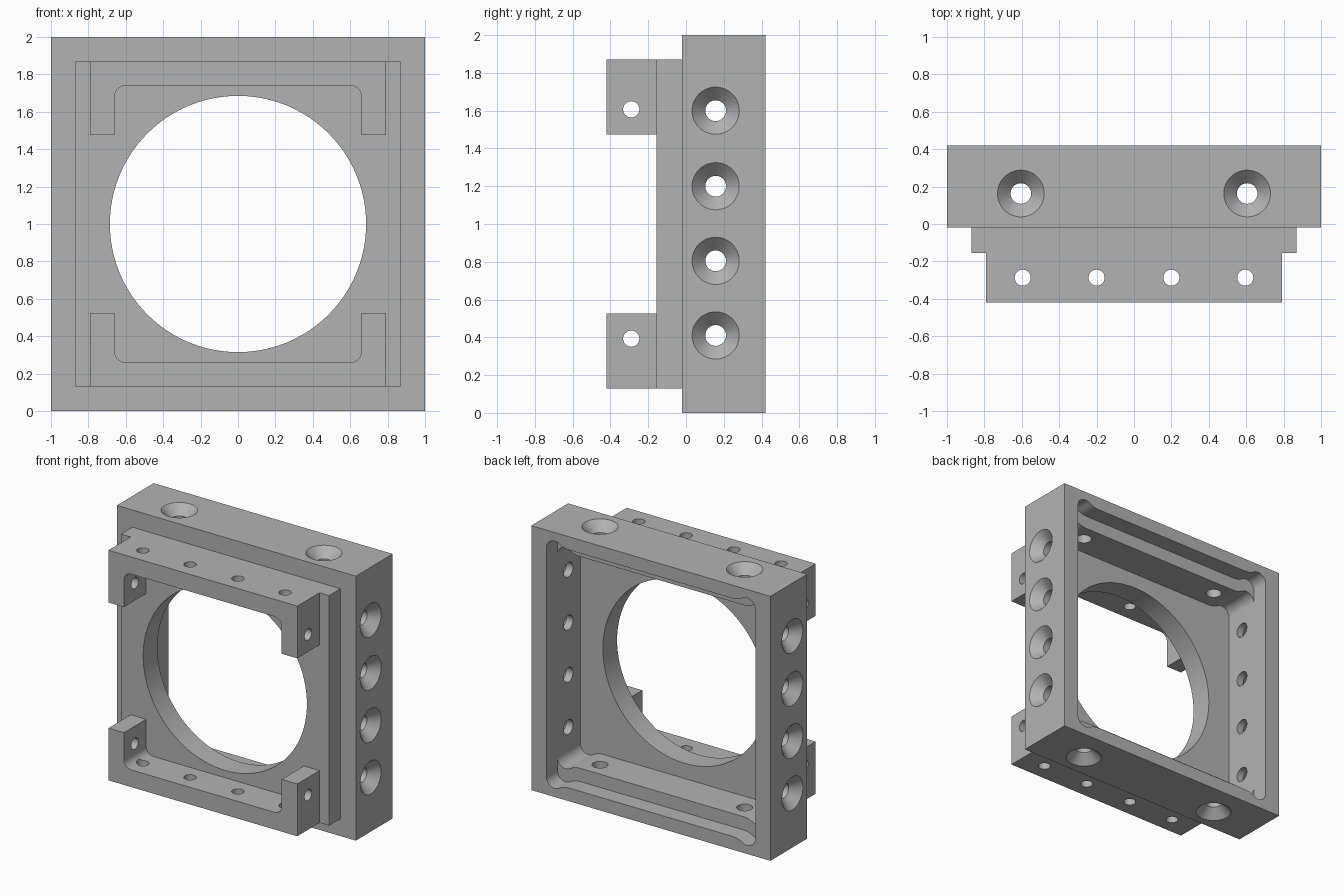
import bpy, bmesh, math
from mathutils import Vector, Matrix

cube = bpy.data.objects.get("Cube")
if cube:
    bpy.data.objects.remove(cube, do_unlink=True)

grey = bpy.data.materials.new("machined grey")
grey.use_nodes = True
color = (0.45, 0.45, 0.45, 1)
grey.diffuse_color = color
grey.node_tree.nodes["Principled BSDF"].inputs["Base Color"].default_value = color


def finish(name, bm):
    bmesh.ops.recalc_face_normals(bm, faces=bm.faces)
    mesh = bpy.data.meshes.new(name)
    bm.to_mesh(mesh)
    bm.free()
    mesh.materials.append(grey)
    obj = bpy.data.objects.new(name, mesh)
    bpy.context.collection.objects.link(obj)
    return obj


def prism(name, outline, y0, y1):
    """Extrude an x/z outline along y."""
    bm = bmesh.new()
    face = bm.faces.new([bm.verts.new((x, y0, z)) for x, z in outline])
    side = bmesh.ops.extrude_face_region(bm, geom=[face])["geom"]
    moved = [v for v in side if isinstance(v, bmesh.types.BMVert)]
    bmesh.ops.translate(bm, verts=moved, vec=(0, y1 - y0, 0))
    return finish(name, bm)


def rect(half_x, z0, z1):
    return [(-half_x, z0), (half_x, z0), (half_x, z1), (-half_x, z1)]


def lathes(name, profile, places, sides=48):
    """Turned solids: profile of (radius, distance) at each (origin, direction)."""
    bm = bmesh.new()
    for origin, direction in places:
        turn = Vector(direction).to_track_quat('Z', 'Y').to_matrix().to_4x4()
        place = Matrix.Translation(origin) @ turn
        rings = []
        for r, d in profile:
            angles = [math.tau * i / sides for i in range(sides)]
            rings.append([bm.verts.new(place @ Vector((r * math.cos(a), r * math.sin(a), d)))
                          for a in angles])
        for a, b in zip(rings, rings[1:]):
            for i in range(sides):
                j = (i + 1) % sides
                bm.faces.new((a[i], a[j], b[j], b[i]))
        bm.faces.new(rings[0])
        bm.faces.new(rings[-1])
    return finish(name, bm)


def combine(obj, tool, operation='DIFFERENCE'):
    mod = obj.modifiers.new("combine", 'BOOLEAN')
    mod.operation = operation
    mod.solver = 'EXACT'
    mod.object = tool
    bpy.context.view_layer.objects.active = obj
    bpy.ops.object.modifier_apply(modifier=mod.name)
    bpy.data.objects.remove(tool, do_unlink=True)


def smooth(obj):
    bpy.ops.object.select_all(action='DESELECT')
    obj.select_set(True)
    bpy.context.view_layer.objects.active = obj
    bpy.ops.object.shade_smooth_by_angle(angle=math.radians(30))


def pocket(half_z):
    """Rectangular pocket outline with round tool reliefs in the corners."""
    half_x, r = 0.874, 0.07
    quarter = [(0.69, half_z), (0.72, half_z + 0.004), (0.742, half_z + 0.011)]
    for step in range(11):
        a = math.radians(125 - 12.5 * step)
        quarter.append((half_x - r + r * math.cos(a), half_z - 0.035 + r * math.sin(a)))
    right = quarter + [(x, -z) for x, z in reversed(quarter)]
    loop = right + [(-x, z) for x, z in reversed(right)]
    return [(x, z + 1) for x, z in loop]


# Housing: square block with a stepped front plate
housing = prism("housing", rect(1, 0, 2), -0.02, 0.42)
combine(housing, prism("front_plate", rect(0.87, 0.13, 1.87), -0.155, 0.0), 'UNION')

# Rear pocket in two steps, then the central bore
combine(housing, prism("deep_pocket", pocket(0.8), 0.015, 0.5))
combine(housing, prism("rear_pocket", pocket(0.9), 0.29, 0.5))
combine(housing, lathes("bore", [(0.685, 0), (0.685, 1)], [((0, -0.5, 1), (0, 1, 0))], 96))

# Countersunk screw holes on all four sides
screws = []
for s in (-1, 1):
    screws += [((s, 0.157, z), (-s, 0, 0)) for z in (0.41, 0.805, 1.2, 1.6)]
    screws += [((x, 0.163, 1 + s), (0, 0, -s)) for x in (-0.605, 0.605)]
countersink = [(0.125, -0.05), (0.125, 0), (0.055, 0.07), (0.055, 0.25)]
combine(housing, lathes("screw_holes", countersink, screws))
smooth(housing)

# Front brackets: U shapes with rounded inner corners and small pin holes
for name, s in (("upper_bracket", 1), ("lower_bracket", -1)):
    inner = [(0.66, 0.475)]
    for step in range(9):
        a = math.radians(90 * step / 8)
        inner.append((0.6 + 0.06 * math.cos(a), 0.68 + 0.06 * math.sin(a)))
    right = [(0.79, 0.87), (0.79, 0.475)] + inner
    outline = right + [(-x, z) for x, z in reversed(right)]
    bracket = prism(name, [(x, 1 + s * z) for x, z in outline], -0.42, -0.155)
    pin = [(0.043, 0), (0.043, 0.25)]
    pins = [((x, -0.287, 1 + s), (0, 0, -s)) for x in (-0.595, -0.2, 0.2, 0.595)]
    pin_long = [(0.043, 0), (0.043, 0.3)]
    combine(bracket, lathes("pin_holes", [(0.043, 0), (0.043, 0.32)], pins, 32))
    sides = [((t * 0.9, -0.29, 1 + s * 0.607), (-t, 0, 0)) for t in (-1, 1)]
    combine(bracket, lathes("side_pin_holes", pin_long, sides, 32))
    smooth(bracket)
